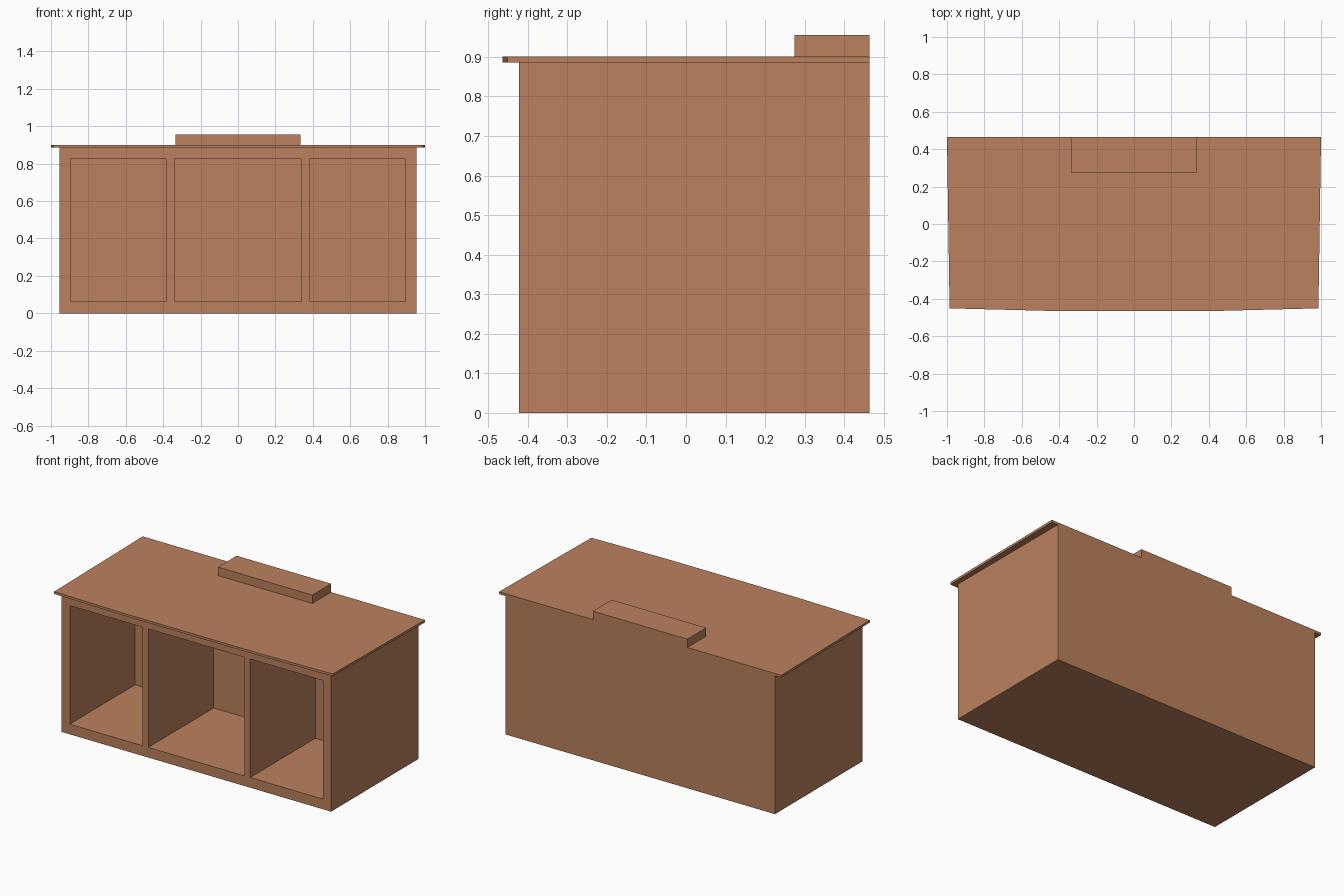
import bpy, bmesh

if "Cube" in bpy.data.objects:
    bpy.data.objects.remove(bpy.data.objects["Cube"])

wood = bpy.data.materials.new("wood")
wood.diffuse_color = (0.5, 0.22, 0.11, 1)
wood.use_nodes = True
wood.node_tree.nodes["Principled BSDF"].inputs["Base Color"].default_value = wood.diffuse_color


def prism(name, outline, z0, z1):
    """Extrude an anticlockwise xy outline from z0 to z1."""
    bm = bmesh.new()
    face = bm.faces.new([bm.verts.new((x, y, z0)) for x, y in outline])
    up = bmesh.ops.extrude_face_region(bm, geom=[face], use_keep_orig=True)
    verts = [g for g in up["geom"] if isinstance(g, bmesh.types.BMVert)]
    bmesh.ops.translate(bm, verts=verts, vec=(0, 0, z1 - z0))
    bmesh.ops.recalc_face_normals(bm, faces=bm.faces)
    mesh = bpy.data.meshes.new(name)
    bm.to_mesh(mesh)
    bm.free()
    mesh.materials.append(wood)
    obj = bpy.data.objects.new(name, mesh)
    bpy.context.collection.objects.link(obj)
    return obj


def box(name, x0, x1, y0, y1, z0, z1):
    return prism(name, [(x0, y0), (x1, y0), (x1, y1), (x0, y1)], z0, z1)


FRONT, BACK = -0.422, 0.464
TOP_LOW, TOP_HIGH = 0.886, 0.901

# Cabinet body with three open compartments
body = box("cabinet_body", -0.955, 0.955, FRONT, BACK, 0, TOP_LOW)
cutters = []
for i, (x0, x1) in enumerate([(-0.896, -0.382), (-0.34, 0.34), (0.382, 0.896)]):
    cutter = box(f"compartment_cutter_{i}", x0, x1, FRONT - 0.1, FRONT + 0.66, 0.065, 0.824)
    cutter.hide_render = True
    mod = body.modifiers.new(f"compartment_{i}", 'BOOLEAN')
    mod.operation = 'DIFFERENCE'
    mod.solver = 'EXACT'
    mod.object = cutter
    cutters.append(cutter)

# Apply the cuts and discard the cutters
bpy.context.view_layer.update()
depsgraph = bpy.context.evaluated_depsgraph_get()
cut_mesh = bpy.data.meshes.new_from_object(body.evaluated_get(depsgraph))
body.modifiers.clear()
body.data = cut_mesh
for cutter in cutters:
    bpy.data.objects.remove(cutter)

# Thin worktop, slightly tapered towards a gently bowed front edge
half = [(0.47, -0.464), (0.986, -0.451), (1.0, BACK)]
prism("worktop", half + [(-x, y) for x, y in reversed(half)], TOP_LOW, TOP_HIGH)

# Raised ledge at the back of the worktop
box("back_ledge", -0.335, 0.335, 0.274, BACK, TOP_HIGH, 0.955)
